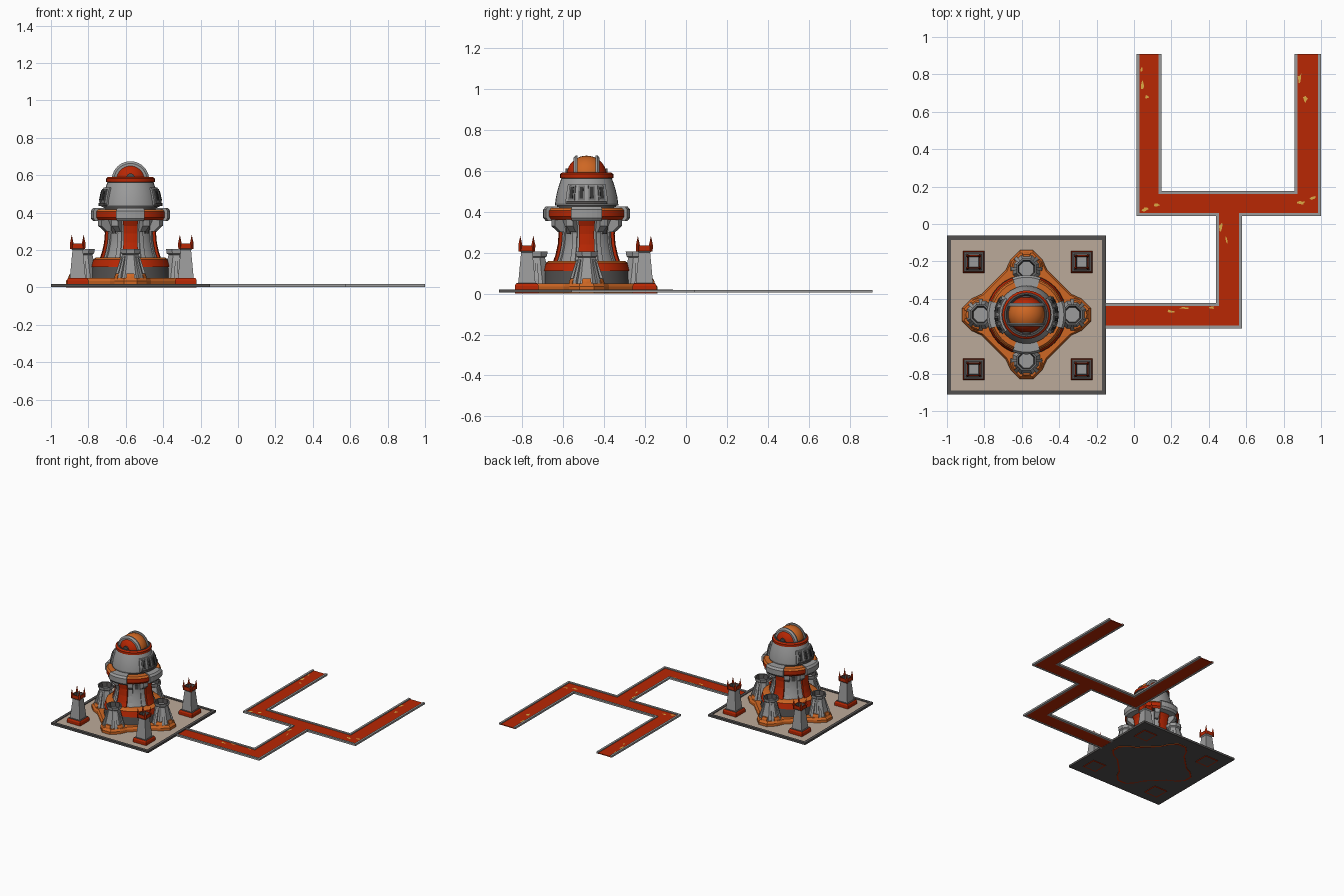
import bpy, bmesh, math, random
from mathutils import Vector, Matrix

if "Cube" in bpy.data.objects:
    bpy.data.objects.remove(bpy.data.objects["Cube"])

COLOURS = {
    "red": (0.48, 0.02, 0.001), "orange": (0.62, 0.135, 0.017),
    "light_grey": (0.33, 0.33, 0.33), "mid_grey": (0.17, 0.17, 0.17),
    "dark_grey": (0.085, 0.08, 0.078), "charcoal": (0.035, 0.035, 0.035),
    "tan": (0.50, 0.40, 0.32), "yellow": (0.72, 0.40, 0.06),
}
MATS = {}
for label, rgb in COLOURS.items():
    m = bpy.data.materials.new(label)
    m.use_nodes = True
    m.diffuse_color = (*rgb, 1)
    m.node_tree.nodes["Principled BSDF"].inputs["Base Color"].default_value = (*rgb, 1)
    MATS[label] = m

CX, CY = -0.575, -0.485
CENTRE = (CX, CY)
QUARTERS = [0, 90, 180, 270]


def finish(name, bm, mats, smooth=False):
    bmesh.ops.recalc_face_normals(bm, faces=bm.faces)
    me = bpy.data.meshes.new(name)
    bm.to_mesh(me)
    bm.free()
    for m in mats:
        me.materials.append(MATS[m])
    ob = bpy.data.objects.new(name, me)
    bpy.context.collection.objects.link(ob)
    if smooth:
        bpy.ops.object.select_all(action='DESELECT')
        ob.select_set(True)
        bpy.context.view_layer.objects.active = ob
        bpy.ops.object.shade_smooth_by_angle(angle=math.radians(35))
    return ob


def lathe(name, profile, bands, centre=CENTRE, n=32, turn=0, smooth=True):
    """Spin (radius, z) points; one colour per band."""
    bm = bmesh.new()
    mats = list(dict.fromkeys(bands))
    rings = []
    for r, z in profile:
        ring = []
        for i in range(1 if r == 0 else n):
            a = math.radians(turn) + math.tau * i / n
            ring.append(bm.verts.new((centre[0] + r * math.cos(a), centre[1] + r * math.sin(a), z)))
        rings.append(ring)
    for a, b, mat in zip(rings, rings[1:], bands):
        for i in range(n):
            j = (i + 1) % n
            vs = [a[i % len(a)], a[j % len(a)], b[j % len(b)], b[i % len(b)]]
            bm.faces.new(list(dict.fromkeys(vs))).material_index = mats.index(mat)
    return finish(name, bm, mats, smooth)


def square(name, profile, bands, centre):
    """Four-sided lathe whose radii are half widths."""
    s = math.sqrt(2)
    return lathe(name, [(r * s, z) for r, z in profile], bands, centre, 4, 45, False)


def sector(name, section, mid, half, mat, centre=CENTRE, steps=6):
    """Sweep a closed (radius, z) section through an arc."""
    bm = bmesh.new()
    rows = []
    for i in range(steps + 1):
        a = math.radians(mid - half + 2 * half * i / steps)
        rows.append([bm.verts.new((centre[0] + r * math.cos(a), centre[1] + r * math.sin(a), z))
                     for r, z in section])
    k = len(section)
    for a, b in zip(rows, rows[1:]):
        for i in range(k):
            bm.faces.new((a[i], a[(i + 1) % k], b[(i + 1) % k], b[i]))
    bm.faces.new(rows[0])
    bm.faces.new(rows[-1])
    return finish(name, bm, [mat])


def shell(curve, thick, sink=0.01):
    """Closed section that covers a profile curve."""
    return [(r + thick, z) for r, z in curve] + [(r - sink, z) for r, z in reversed(curve)]


def box(name, lo, hi, mat):
    bm = bmesh.new()
    bmesh.ops.create_cube(bm, size=1)
    for v in bm.verts:
        v.co = Vector([l + (c + 0.5) * (h - l) for l, h, c in zip(lo, hi, v.co)])
    return finish(name, bm, [mat])


# Ground plate
square("ground_plate", [(0, .004), (.425, .004), (.425, .02), (.403, .02), (.403, .015), (0, .015)],
       ["dark_grey"] * 4 + ["tan"], (CX, -0.4875))

# Road floor and kerbs
for i, (x0, y0, x1, y1) in enumerate([(-.15, -.552, .57, -.428), (.445, -.428, .57, .048),
                                      (.02, .048, .992, .17), (.02, .17, .142, .91),
                                      (.866, .17, .992, .91)]):
    box(f"road_floor_{i}", (x0, y0, .005), (x1, y1, .011), "red")
KERBS = [[(-.15, -.55), (.57, -.55), (.57, .05), (.992, .05), (.992, .91)],
         [(-.15, -.43), (.447, -.43), (.447, .05), (.022, .05), (.022, .91)],
         [(.14, .91), (.14, .168), (.867, .168), (.867, .91)]]
w = 0.008
for line in KERBS:
    for (ax, ay), (bx, by) in zip(line, line[1:]):
        box("road_kerb", (min(ax, bx) - w, min(min(ay, by) - w, .9), .004),
            (max(ax, bx) + w, min(max(ay, by) + w, .91), .018), "light_grey")

# Worn paint patches on the road
random.seed(4)
for x, y, sx, sy in [(.045, .75, .6, 1.4), (.04, .83, .4, .7), (.07, .68, .5, .6), (.06, .08, 1, .7),
                     (.12, .1, .9, .5), (.885, .78, .6, 1.8), (.915, .67, .7, 1.2), (.955, .14, .9, .7),
                     (.9, .115, 1.3, .5), (.465, -.02, .5, 1.3), (.495, -.09, .4, 1.2),
                     (.2, -.47, 1.5, .6), (.27, -.448, 1.3, .4), (.41, -.448, 1, .4)]:
    bm = bmesh.new()
    ring = [random.uniform(.007, .024) for _ in range(9)]
    bm.faces.new([bm.verts.new((x + sx * r * math.cos(i * math.tau / 9),
                                y + sy * r * math.sin(i * math.tau / 9), .0118))
                  for i, r in enumerate(ring)])
    finish("worn_patch", bm, ["yellow"])

# Cross-shaped footing
lobe = [(.24, -.11), (.295, -.085), (.345, -.035), (.345, .035), (.295, .085), (.24, .11)]
outline = [Matrix.Rotation(math.radians(q), 2) @ Vector(p) for q in QUARTERS for p in lobe]
bm = bmesh.new()
rows = [[bm.verts.new((CX + p.x * s, CY + p.y * s, z)) for p in outline]
        for s, z in [(.96, 0), (1, 0), (1, .035), (.96, .05)]]
for k, (a, b) in enumerate(zip(rows, rows[1:])):
    for i in range(len(a)):
        bm.faces.new((a[i - 1], a[i], b[i], b[i - 1])).material_index = 1 if k == 0 else 0
bm.faces.new(rows[0]).material_index = 2
bm.faces.new(rows[-1])
finish("footing", bm, ["orange", "red", "dark_grey"])

# Main drum and trunk
lathe("base_drum", [(.215, .04), (.205, .11), (.212, .11), (.2, .15), (.185, .16), (.14, .16)],
      ["dark_grey", "red", "red", "orange", "orange"])
trunk = [(.15, .15), (.136, .19), (.125, .24), (.121, .29), (.126, .33), (.145, .37)]
lathe("trunk", trunk, ["light_grey"] * 5)
for q in QUARTERS:
    sector("trunk_panel", shell(trunk, .016), q, 15.5, "red")
    for side in (-27, 27):
        sector("trunk_rib", shell(trunk, .007), q + side, 5, "light_grey", steps=2)
        sector("ring_bracket", [(.11, .30), (.15, .30), (.185, .33), (.185, .37), (.11, .37)],
               q + side, 6, "light_grey", steps=2)
    sector("trunk_window", shell(trunk[3:5], .006), q + 45, 6, "dark_grey")

# Gallery ring with four blocks
lathe("gallery_ring", [(.14, .36), (.185, .36), (.196, .375), (.196, .405), (.185, .418), (.14, .418)],
      ["dark_grey", "red", "red", "orange", "orange"])
for q in QUARTERS:
    sector("gallery_block", [(.14, .355), (.2, .355), (.212, .37), (.212, .41), (.2, .425), (.14, .425)],
           q, 21, "light_grey")

# Upper body with side vents
body = [(.154, .44), (.15, .47), (.142, .505), (.133, .535), (.124, .56)]
lathe("upper_body", [(.14, .40), (.145, .43), (.155, .43)] + body + [(.12, .57)],
      ["dark_grey", "mid_grey", "mid_grey"] + ["light_grey"] * 5)
for q in (0, 180):
    sector("vent_panel", shell(body[:4], .011), q, 39, "light_grey")
    sector("vent_sill", shell([(.154, .437), (.153, .452)], .018), q, 35, "dark_grey")
    for k in range(4):
        sector("vent_frame", shell([(.152, .455), (.142, .505), (.136, .527)], .016),
               q - 27 + 18 * k, 6, "mid_grey", steps=2)
        sector("vent_slot", shell([(.151, .464), (.142, .505), (.138, .519)], .019),
               q - 27 + 18 * k, 3, "charcoal", steps=2)

# Collar and dome
lathe("dome_collar", [(.12, .56), (.13, .565), (.13, .583), (.118, .592), (.108, .592), (.1, .585), (0, .585)],
      ["dark_grey", "red", "red", "dark_grey", "dark_grey", "dark_grey"])
bm = bmesh.new()
bmesh.ops.create_uvsphere(bm, u_segments=32, v_segments=20, radius=.098,
                          matrix=Matrix.Rotation(math.pi / 2, 4, 'X'))
bmesh.ops.bisect_plane(bm, geom=bm.verts[:] + bm.edges[:] + bm.faces[:],
                       plane_co=(0, 0, 0), plane_no=(0, 0, -1), clear_outer=True)
for f in bm.faces:
    f.material_index = 0 if abs(f.calc_center_median().y) < .05 else 1
bmesh.ops.translate(bm, verts=bm.verts, vec=(CX, CY, .575))
finish("dome", bm, ["orange", "red"], True)

# Arched ribs over the dome and hatches at its foot
for s in (-1, 1):
    rib = sector("dome_rib", [(.07, .044 * s), (.1, .044 * s), (.1, .053 * s), (.088, .063 * s), (.07, .063 * s)],
                 90, 90, "light_grey", (0, 0), 20)
    rib.data.transform(Matrix.Translation((CX, CY, .575)) @ Matrix.Rotation(math.pi / 2, 4, 'X'))
    hatch = sector("dome_hatch", [(0, -.012), (.022, -.012), (.022, .012), (0, .012)], 90, 90, "dark_grey", (0, 0), 10)
    hatch.data.transform(Matrix.Translation((CX, CY + .09 * s, .588)) @ Matrix.Rotation(math.pi / 2, 4, 'X'))

# Four chimney towers on the footing
for q in QUARTERS:
    a = math.radians(q)
    c = (CX + .245 * math.cos(a), CY + .245 * math.sin(a))
    lathe("chimney", [(.08, .045), (.064, .10), (.045, .175), (.055, .182), (.059, .205), (.049, .205),
                      (.042, .172), (0, .172)],
          ["light_grey"] * 4 + ["mid_grey", "dark_grey", "light_grey"], c, 8, q + 22.5, False)
    for d in (-90, -45, 45, 90):
        sector("chimney_buttress", [(.03, .04), (.086, .04), (.082, .07), (.05, .165), (.03, .165)],
               q + d, 7, "light_grey", c, 2)
    for d in (-68, 0, 68):
        sector("chimney_skirt", [(.05, .04), (.09, .04), (.086, .06), (.078, .074), (.05, .074)],
               q + d, 15, "orange", c, 2)

# Four corner watchtowers
for sx in (-1, 1):
    for sy in (-1, 1):
        c = (CX + .007 + .289 * sx, CY - .005 + .287 * sy)
        square("watchtower", [(0, 0), (.05, 0), (.058, 0), (.058, .038), (.052, .05), (.042, .052), (.028, .2),
                              (.036, .208), (.036, .235), (.03, .235), (.026, .207), (0, .207)],
               ["dark_grey"] + ["red"] * 3 + ["dark_grey", "light_grey", "light_grey", "red", "red",
                                              "dark_grey", "light_grey"], c)
        for q in QUARTERS:
            a = math.radians(q + 45)
            p = (c[0] + .045 * math.cos(a), c[1] + .045 * math.sin(a))
            lathe("crown_horn", [(.008, .205), (.01, .235), (0, .282)], ["red"] * 2, p, 4, q, False)
